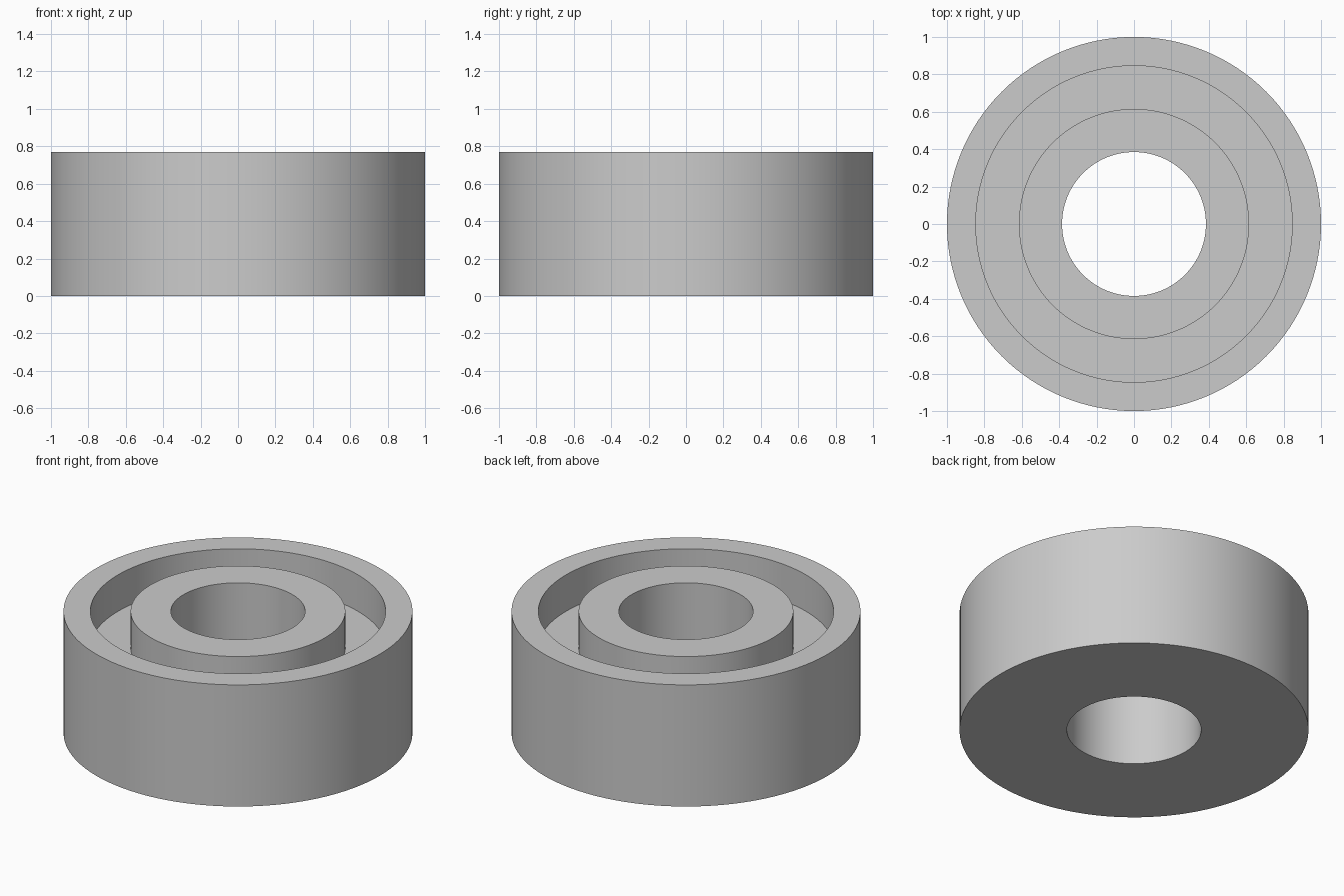
import bpy
import bmesh
from math import radians, tau
from mathutils import Vector

cube = bpy.data.objects.get("Cube")
if cube:
    bpy.data.objects.remove(cube, do_unlink=True)

# Proportions in thirteenths of the outer radius
UNIT = 1 / 13
BORE, HUB, RIM, OUTER = (n * UNIT for n in (5, 8, 11, 13))
HEIGHT, FLOOR = 10 * UNIT, 7 * UNIT
SEGMENTS = 128

# Plain grey material
grey = bpy.data.materials.new("plain_grey")
grey.use_nodes = True
colour = (0.6, 0.6, 0.6, 1)
grey.diffuse_color = colour
grey.node_tree.nodes["Principled BSDF"].inputs["Base Color"].default_value = colour


def lathe(name, profile, material):
    """Spin a closed (radius, height) profile around the z axis."""
    bm = bmesh.new()
    verts = [bm.verts.new((r, 0, z)) for r, z in profile]
    edges = [bm.edges.new((a, b)) for a, b in zip(verts, verts[1:] + verts[:1])]
    bmesh.ops.spin(bm, geom=verts + edges, cent=Vector(), axis=Vector((0, 0, 1)),
                   angle=tau, steps=SEGMENTS, use_merge=False)
    bmesh.ops.remove_doubles(bm, verts=bm.verts[:], dist=1e-4)
    bmesh.ops.recalc_face_normals(bm, faces=bm.faces[:])
    mesh = bpy.data.meshes.new(name)
    bm.to_mesh(mesh)
    bm.free()
    mesh.materials.append(material)
    obj = bpy.data.objects.new(name, mesh)
    bpy.context.collection.objects.link(obj)
    return obj


# Ring with a central bore and an annular groove in its top
ring = lathe("grooved_ring", [
    (BORE, 0), (OUTER, 0), (OUTER, HEIGHT), (RIM, HEIGHT),
    (RIM, FLOOR), (HUB, FLOOR), (HUB, HEIGHT), (BORE, HEIGHT),
], grey)

# Smooth walls with crisp rims
bpy.ops.object.select_all(action="DESELECT")
ring.select_set(True)
bpy.context.view_layer.objects.active = ring
bpy.ops.object.shade_smooth_by_angle(angle=radians(30))
